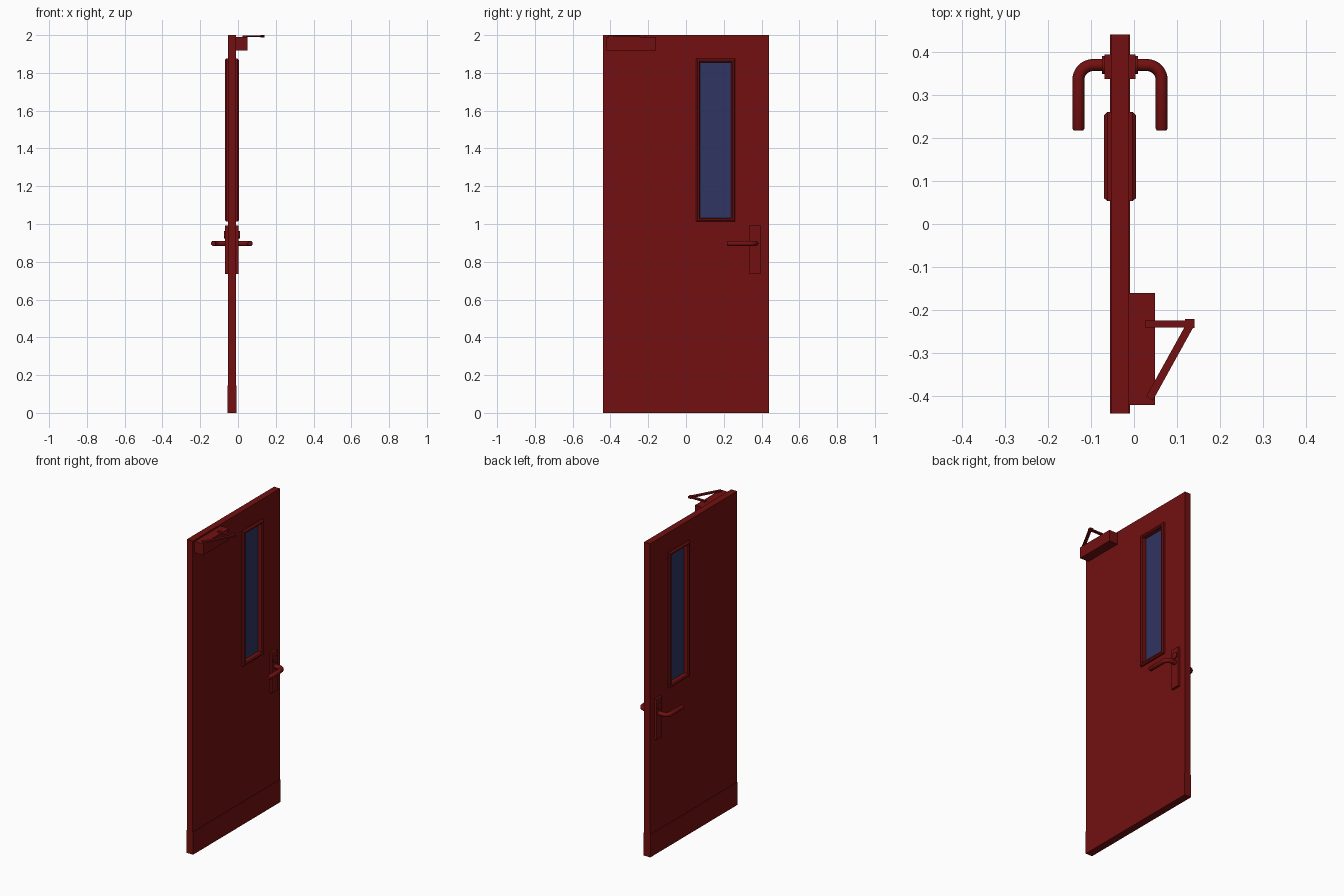
import bpy, bmesh
from math import sin, cos, pi, atan2, hypot, radians
from mathutils import Matrix

if "Cube" in bpy.data.objects:
    bpy.data.objects.remove(bpy.data.objects["Cube"])

MID = -0.0325  # x of the door's middle plane


def material(name, rgb):
    m = bpy.data.materials.new(name)
    m.diffuse_color = (*rgb, 1)
    m.use_nodes = True
    m.node_tree.nodes["Principled BSDF"].inputs["Base Color"].default_value = m.diffuse_color
    return m


RED = material("red_paint", (0.17, 0.005, 0.005))
BLUE = material("blue_glass", (0.03, 0.035, 0.12))


def finish(name, bm, mat=RED):
    bmesh.ops.recalc_face_normals(bm, faces=bm.faces)
    me = bpy.data.meshes.new(name)
    bm.to_mesh(me)
    bm.free()
    ob = bpy.data.objects.new(name, me)
    bpy.context.collection.objects.link(ob)
    me.materials.append(mat)
    return ob


def smooth(ob):
    bpy.ops.object.select_all(action='DESELECT')
    ob.select_set(True)
    bpy.context.view_layer.objects.active = ob
    bpy.ops.object.shade_smooth_by_angle(angle=radians(35))


def box(name, x, y, z, mat=RED):
    bm = bmesh.new()
    size = [b - a for a, b in (x, y, z)]
    centre = [(a + b) / 2 for a, b in (x, y, z)]
    bmesh.ops.create_cube(bm, size=1, matrix=Matrix.Translation(centre) @ Matrix.Diagonal((*size, 1)))
    return finish(name, bm, mat)


def cylinder(name, radius, length, matrix, sides=24):
    bm = bmesh.new()
    bmesh.ops.create_cone(bm, cap_ends=True, segments=sides, radius1=radius,
                          radius2=radius, depth=length, matrix=matrix)
    ob = finish(name, bm)
    smooth(ob)


def bar(name, a, b, width, z):
    # flat bar between two plan points
    bm = bmesh.new()
    dx, dy = b[0] - a[0], b[1] - a[1]
    mat = (Matrix.Translation(((a[0] + b[0]) / 2, (a[1] + b[1]) / 2, sum(z) / 2))
           @ Matrix.Rotation(atan2(dy, dx), 4, 'Z')
           @ Matrix.Diagonal((hypot(dx, dy), width, z[1] - z[0], 1)))
    bmesh.ops.create_cube(bm, size=1, matrix=mat)
    finish(name, bm)


def ring(name, loops):
    # closed rectangular ring from (rectangle, x) loops
    bm = bmesh.new()
    rows = [[bm.verts.new((x, y, z)) for y, z in ((y0, z0), (y1, z0), (y1, z1), (y0, z1))]
            for (y0, y1, z0, z1), x in loops]
    for i, a in enumerate(rows):
        b = rows[(i + 1) % len(rows)]
        for k in range(4):
            n = (k + 1) % 4
            bm.faces.new((a[k], a[n], b[n], b[k]))
    finish(name, bm)


def inset(rect, d):
    return rect[0] + d, rect[1] - d, rect[2] + d, rect[3] - d


# Door leaf with window opening
door = (-0.44, 0.44, 0.0, 2.0)
window = (0.053, 0.26, 1.012, 1.876)
hole = inset(window, 0.015)
ring("door_leaf", [(door, MID - 0.021), (door, MID + 0.021), (hole, MID + 0.021), (hole, MID - 0.021)])

# Kick plate wrapped around the bottom
box("kick_plate", (MID - 0.0235, MID + 0.0235), (-0.44, 0.44), (0, 0.145))

# Window frame with chamfered edges, and glass
half = [(0, 0.029), (0.007, 0.037), (0.015, 0.037), (0.021, 0.031)]
profile = [(d, x) for d, x in half] + [(d, -x) for d, x in reversed(half)]
ring("window_frame", [(inset(window, d), MID + x) for d, x in profile])
gy0, gy1, gz0, gz1 = inset(window, 0.02)
box("window_glass", (MID - 0.006, MID + 0.006), (gy0, gy1), (gz0, gz1), BLUE)

# Lock plates, lock cylinder and lever handles
for side, label in ((1, "right"), (-1, "left")):
    near, far = sorted((MID + side * 0.02, MID + side * 0.0355))
    box("lock_plate_" + label, (near, far), (0.337, 0.394), (0.736, 0.992))

    cu = bpy.data.curves.new("handle_" + label, 'CURVE')
    cu.dimensions = '3D'
    cu.bevel_depth = 0.014
    cu.bevel_resolution = 4
    cu.use_fill_caps = True
    R, reach, hy = 0.034, 0.0965, 0.369
    pts = [(0.02, hy)]
    pts += [(reach - R + R * sin(t * pi / 16), hy - R + R * cos(t * pi / 16)) for t in range(9)]
    pts += [(reach, 0.222)]
    sp = cu.splines.new('POLY')
    sp.points.add(len(pts) - 1)
    for p, (x, y) in zip(sp.points, pts):
        p.co = (MID + side * x, y, 0.897, 1)
    # slightly rounded tip
    sp.points.add(1)
    sp.points[-1].co = (MID + side * reach, 0.217, 0.897, 1)
    sp.points[-1].radius = 0.8
    ob = bpy.data.objects.new("handle_" + label, cu)
    bpy.context.collection.objects.link(ob)
    bpy.ops.object.select_all(action='DESELECT')
    ob.select_set(True)
    bpy.context.view_layer.objects.active = ob
    bpy.ops.object.convert(target='MESH')
    ob = bpy.context.view_layer.objects.active
    ob.data.materials.clear()
    ob.data.materials.append(RED)
    smooth(ob)

cylinder("lock_cylinder", 0.021, 0.084,
         Matrix.Translation((MID, 0.369, 0.943)) @ Matrix.Rotation(pi / 2, 4, 'Y'))

# Door closer body with its folding arm
box("closer_body", (MID + 0.02, 0.049), (-0.42, -0.16), (1.918, 1.99))
bar("closer_arm_short", (0.025, -0.232), (0.13, -0.232), 0.017, (1.989, 1.998))
bar("closer_arm_long", (0.036, -0.405), (0.13, -0.235), 0.018, (1.989, 1.998))
box("closer_joint", (0.118, 0.14), (-0.242, -0.22), (1.988, 2.0))
